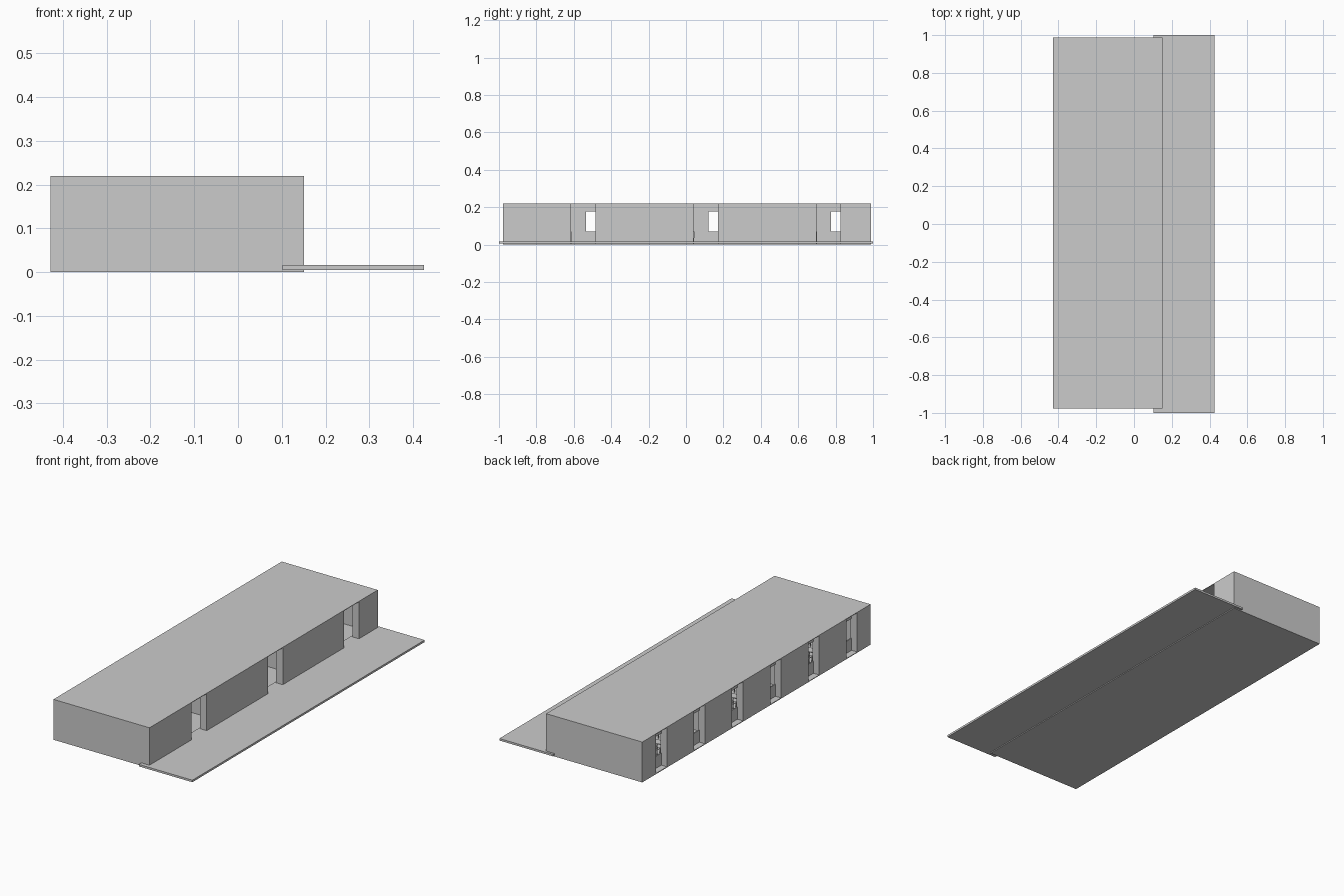
import bpy, bmesh
from mathutils import Matrix, Vector

if "Cube" in bpy.data.objects:
    bpy.data.objects.remove(bpy.data.objects["Cube"])


def make_mesh(name, boxes):
    """Mesh from boxes given as (x0, x1, y0, y1, z0, z1)."""
    bm = bmesh.new()
    for x0, x1, y0, y1, z0, z1 in boxes:
        mid = Vector(((x0 + x1) / 2, (y0 + y1) / 2, (z0 + z1) / 2))
        size = Matrix.Diagonal((x1 - x0, y1 - y0, z1 - z0, 1))
        bmesh.ops.create_cube(bm, size=1, matrix=Matrix.Translation(mid) @ size)
    me = bpy.data.meshes.new(name)
    bm.to_mesh(me)
    bm.free()
    return me


def add(name, me, loc=(0, 0, 0)):
    ob = bpy.data.objects.new(name, me)
    ob.location = loc
    bpy.context.collection.objects.link(ob)
    return ob


def part(name, boxes):
    return add(name, make_mesh(name, boxes))


X0, X1 = -0.428, 0.151      # back and front of the building
Y0, Y1 = -0.978, 0.988
H, T, FLOOR = 0.22, 0.04, 0.004
ROOF = 0.003
PITCH = (Y1 - Y0) / 3       # one room


def wall(name, x0, x1, gaps):
    """Full-height wall along y, broken by full-height gaps."""
    edges = [Y0] + [v for g in gaps for v in g] + [Y1]
    part(name, [(x0, x1, a, b, FLOOR, H - ROOF)
                for a, b in zip(edges[::2], edges[1::2])])


# Floor, roof and walkway
part("floor", [(X0, X1, Y0, Y1, 0, FLOOR)])
part("roof", [(X0, X1, Y0, Y1, H - ROOF, H)])
part("walkway", [(0.102, 0.425, -1, 1, 0.005, 0.016)])

# Long walls with door and window gaps
doors = [(Y0 + i * PITCH + 0.364, Y0 + i * PITCH + 0.493) for i in range(3)]
windows = [(Y0 + i * PITCH / 2 + 0.115, Y0 + i * PITCH / 2 + 0.208) for i in range(6)]
wall("door_wall", X1 - T, X1, doors)
wall("window_wall", X0, X0 + T, windows)

# End walls and room dividers
part("end_walls", [(X0 + T, X1 - T, Y0, Y0 + T, FLOOR, H - ROOF),
                   (X0 + T, X1 - T, Y1 - T, Y1, FLOOR, H - ROOF)])
part("room_dividers", [(X0 + T, X1 - T, Y0 + i * PITCH - 0.01, Y0 + i * PITCH + 0.01,
                        FLOOR, H - ROOF) for i in (1, 2)])

# Recessed panels below and above each window
xp = X0 + T - 0.006
part("window_panels", [(xp, X0 + T, a, b, z0, z1) for a, b in windows
                       for z0, z1 in ((FLOOR, 0.07), (0.177, H - ROOF))])

# Furniture: desk and chair, shared by every place
leg = 0.003


def legs(x, y, w, d, h):
    return [(x + sx * w - leg / 2, x + sx * w + leg / 2,
             y + sy * d - leg / 2, y + sy * d + leg / 2, 0, h)
            for sx in (-1, 1) for sy in (-1, 1)]


desk = make_mesh("desk", legs(0, 0, 0.032, 0.017, 0.05)
                 + [(-0.036, 0.036, -0.021, 0.021, 0.05, 0.054)])
chair = make_mesh("chair", legs(0, 0, 0.013, 0.013, 0.03)
                  + [(-0.016, 0.016, -0.016, 0.016, 0.03, 0.033)]
                  + [(s * 0.013 - leg / 2, s * 0.013 + leg / 2, 0.012, 0.015, 0.033, 0.066)
                     for s in (-1, 1)]
                  + [(-0.016, 0.016, 0.011, 0.015, 0.052, 0.066)])

for room in range(3):
    for y in (0.1, 0.21, 0.32, 0.54):
        for x in (-0.3, -0.17, -0.04):
            yy = Y0 + room * PITCH + y
            add("desk", desk, (x, yy, FLOOR))
            add("chair", chair, (x, yy + 0.032, FLOOR))
